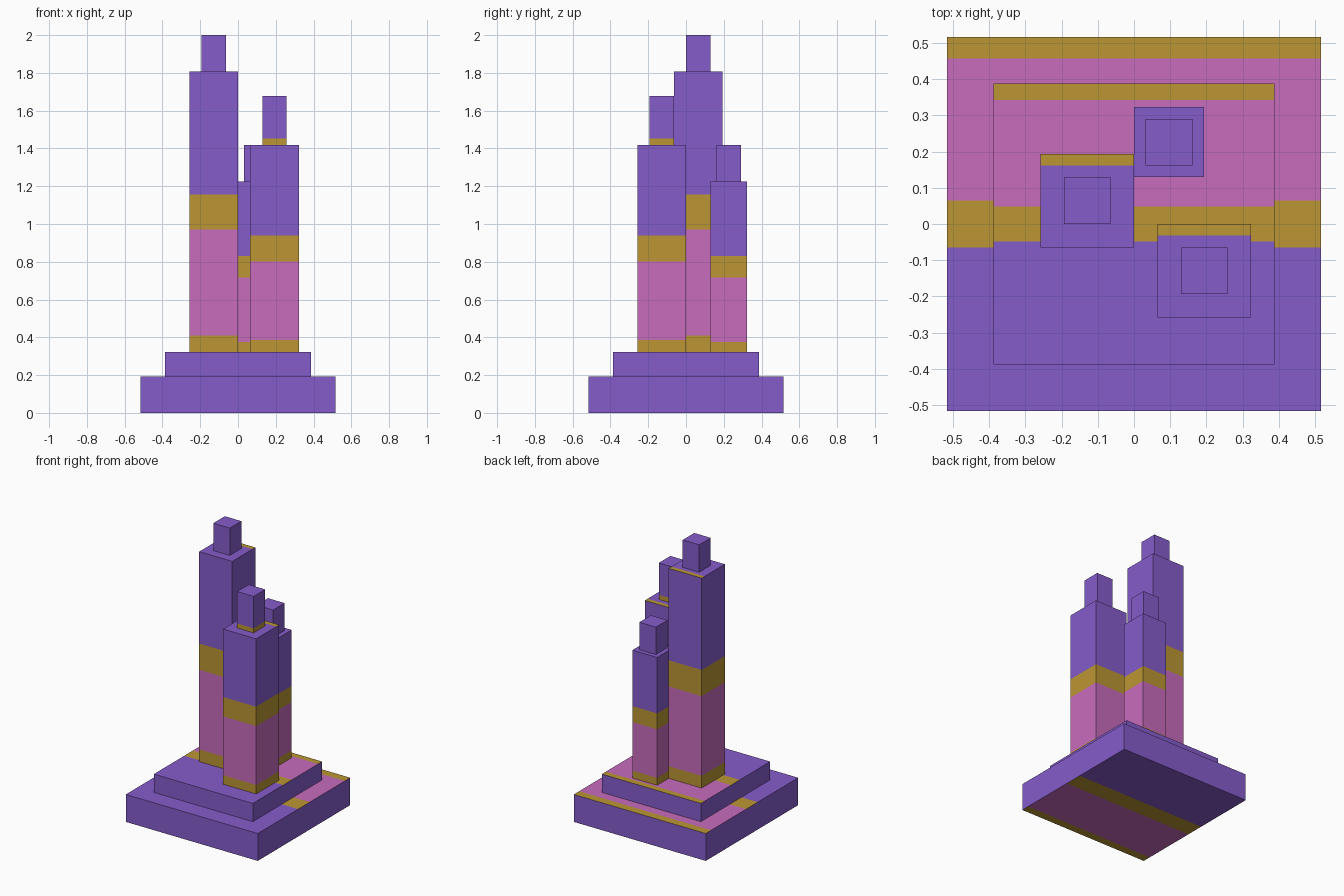
import bpy, bmesh
from mathutils import Vector

if "Cube" in bpy.data.objects:
    bpy.data.objects.remove(bpy.data.objects["Cube"])

U = 2 / 31                          # one modelling unit
BANDS = (0.058, 0.4375, 0.5625)     # gold | pink | gold | purple


def material(name, rgb):
    m = bpy.data.materials.new(name)
    m.diffuse_color = (*rgb, 1)
    m.use_nodes = True
    m.node_tree.nodes["Principled BSDF"].inputs["Base Color"].default_value = m.diffuse_color
    return m


PURPLE, PINK, GOLD = 0, 1, 2
MATS = [material("purple", (0.235, 0.107, 0.597)),
        material("pink", (0.578, 0.150, 0.509)),
        material("gold", (0.497, 0.305, 0.033))]


def band_colour(t):
    if t < BANDS[0]:
        return GOLD
    if t < BANDS[1]:
        return PINK
    return GOLD if t < BANDS[2] else PURPLE


def block(name, lo, hi, cuts, colour):
    """Box between two corners, sliced by (axis, position) cuts, coloured by a rule."""
    bm = bmesh.new()
    bmesh.ops.create_cube(bm, size=1)
    for v in bm.verts:
        v.co = Vector(((lo[i] + hi[i]) / 2 + v.co[i] * (hi[i] - lo[i])) * U for i in range(3))
    for axis, pos in cuts:
        normal = Vector((0, 0, 0))
        normal[axis] = 1
        bmesh.ops.bisect_plane(bm, geom=bm.verts[:] + bm.edges[:] + bm.faces[:],
                               plane_co=normal * pos * U, plane_no=normal)
    bm.normal_update()
    for f in bm.faces:
        f.material_index = colour(f.calc_center_median() / U, f.normal)
    me = bpy.data.meshes.new(name)
    bm.to_mesh(me)
    bm.free()
    for m in MATS:
        me.materials.append(m)
    bpy.context.collection.objects.link(bpy.data.objects.new(name, me))


# Stepped plinth: plain sides, stripes across top and underside
def plinth(name, r, z0, z1):
    def colour(c, n):
        if abs(n.z) < 0.5:
            return PURPLE
        return band_colour((r - c.y * n.z) / (2 * r))
    cuts = [(1, s * (r - 2 * r * t)) for t in BANDS for s in (1, -1)]
    block(name, (-r, -r, z0), (r, r, z1), cuts, colour)


plinth("lower_plinth", 8, 0, 3)
plinth("upper_plinth", 6, 3, 5)


# Towers and spires: bands by height, optional gold strip at the back of the roof
def column(name, x, y, width, z0, z1, roof_strip=0):
    def colour(c, n):
        if n.z > 0.5:
            return GOLD if c.y > y + width - roof_strip else PURPLE
        if n.z < -0.5:
            return PURPLE
        return band_colour((c.z - z0) / (z1 - z0))
    cuts = [(2, z0 + t * (z1 - z0)) for t in BANDS]
    if roof_strip:
        cuts.append((1, y + width - roof_strip))
    block(name, (x, y, z0), (x + width, y + width, z1), cuts, colour)


# name, x, y, width, roof height, spire inset, spire top, roof strip
for name, x, y, w, top, inset, tip, strip in (
        ("tall", -4, -1, 4, 28, 1, 31, 0.5),
        ("front", 1, -4, 4, 22, 1, 26, 0.5),
        ("back", 0, 2, 3, 19, 0.5, 22, 0)):
    column(name + "_tower", x, y, w, 5, top, strip)
    column(name + "_spire", x + inset, y + inset, 2, tip - 8, tip)
